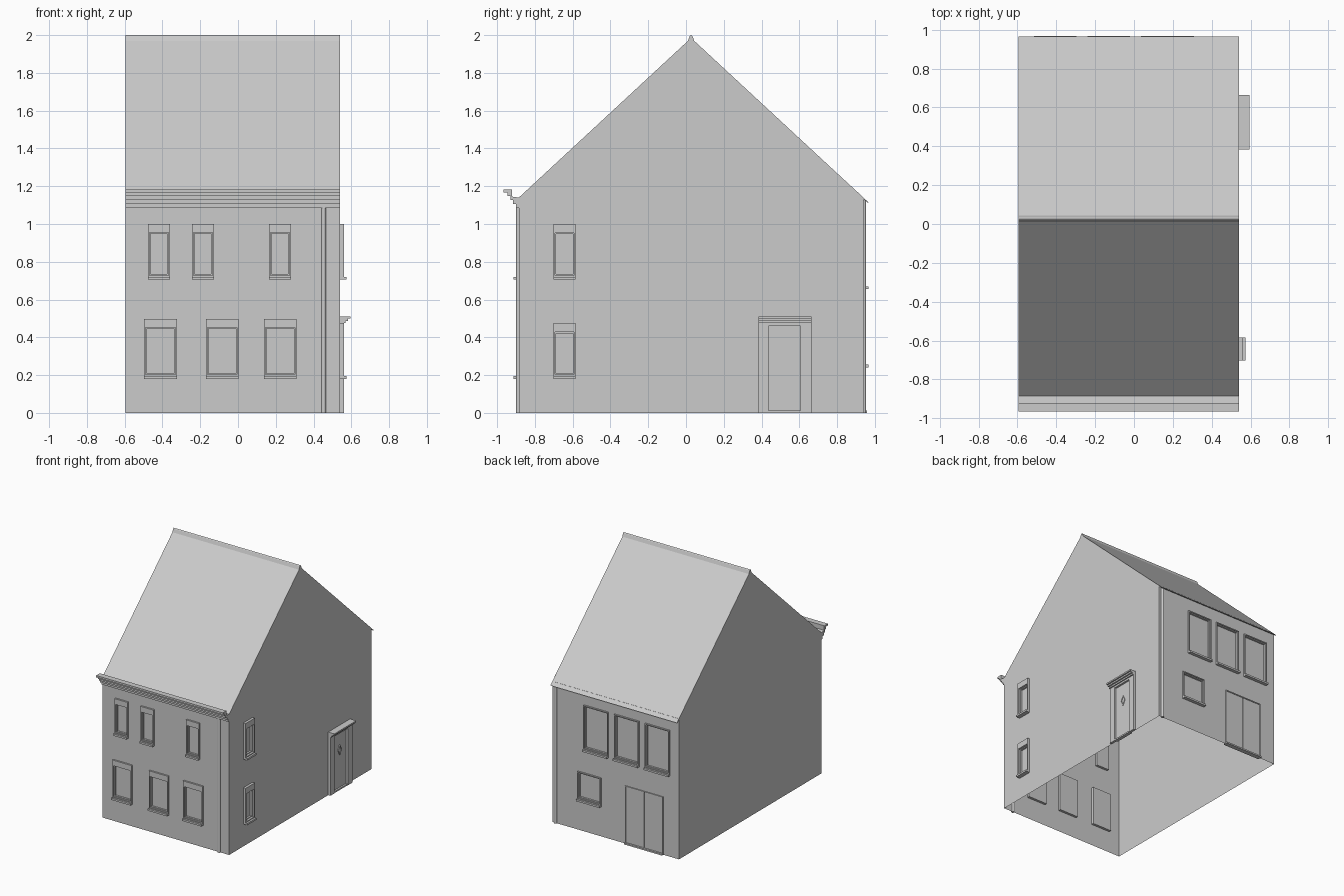
import bpy, bmesh, math
from mathutils import Vector

old = bpy.data.objects.get("Cube")
if old:
    bpy.data.objects.remove(old)

stone = bpy.data.materials.new("plain grey")
stone.use_nodes = True
GREY = (0.6, 0.6, 0.6, 1)
stone.diffuse_color = GREY
stone.node_tree.nodes["Principled BSDF"].inputs["Base Color"].default_value = GREY

LEFT, RIGHT, FRONT, BACK = -0.595, 0.54, -0.885, 0.94
RIDGE, EAVE = 0.027, 1.14

# Each wall maps along, up and outward distances to a point
WALLS = {
    "front": lambda u, v, d: Vector((u, FRONT - d, v)),
    "back": lambda u, v, d: Vector((u, BACK + d, v)),
    "side": lambda u, v, d: Vector((RIGHT + d, u, v)),
    "blank": lambda u, v, d: Vector((LEFT - d, u, v)),
}


def finish(name, bm, smooth=False):
    bmesh.ops.recalc_face_normals(bm, faces=bm.faces)
    mesh = bpy.data.meshes.new(name)
    bm.to_mesh(mesh)
    bm.free()
    mesh.materials.append(stone)
    for p in mesh.polygons:
        p.use_smooth = smooth
    obj = bpy.data.objects.new(name, mesh)
    bpy.context.collection.objects.link(obj)
    return obj


def box(bm, wall, u0, u1, v0, v1, d0, d1):
    p = [bm.verts.new(WALLS[wall](u, v, d))
         for d in (d0, d1) for u, v in ((u0, v0), (u1, v0), (u1, v1), (u0, v1))]
    bm.faces.new(p[:4])
    bm.faces.new(p[4:])
    for i in range(4):
        j = (i + 1) % 4
        bm.faces.new((p[i], p[j], p[j + 4], p[i + 4]))


def ring(bm, wall, u0, u1, v0, v1, w, d0, d1):
    box(bm, wall, u0, u0 + w, v0, v1, d0, d1)
    box(bm, wall, u1 - w, u1, v0, v1, d0, d1)
    box(bm, wall, u0 + w, u1 - w, v0, v0 + w, d0, d1)
    box(bm, wall, u0 + w, u1 - w, v1 - w, v1, d0, d1)


def extrude_x(name, profile):
    bm = bmesh.new()
    a, b = [[bm.verts.new((x, y, z)) for y, z in profile] for x in (LEFT, RIGHT)]
    bm.faces.new(a)
    bm.faces.new(b)
    for i in range(len(a)):
        j = (i + 1) % len(a)
        bm.faces.new((a[i], a[j], b[j], b[i]))
    return finish(name, bm)


def wall_sheet(name, wall, u0, u1, holes, gable=False):
    # Grid of wall cells, leaving out those inside an opening
    bm = bmesh.new()
    us = sorted({u0, u1} | {h[i] for h in holes for i in (0, 1)})
    vs = sorted({0, EAVE} | {h[i] for h in holes for i in (2, 3)})
    for a, b in zip(us, us[1:]):
        for c, d in zip(vs, vs[1:]):
            mu, mv = (a + b) / 2, (c + d) / 2
            if any(h[0] < mu < h[1] and h[2] < mv < h[3] for h in holes):
                continue
            bm.faces.new([bm.verts.new(WALLS[wall](*q, 0))
                          for q in ((a, c), (b, c), (b, d), (a, d))])
    if gable:
        bm.faces.new([bm.verts.new(WALLS[wall](*q, 0))
                      for q in ((u0, EAVE), (u1, EAVE), (RIDGE, 1.98))])
    bmesh.ops.remove_doubles(bm, verts=bm.verts, dist=0.0001)
    bmesh.ops.dissolve_limit(bm, angle_limit=0.01, verts=bm.verts, edges=bm.edges)
    obj = finish(name, bm)
    # Face the sheet outward
    out = WALLS[wall](0, 0, 1) - WALLS[wall](0, 0, 0)
    if obj.data.polygons[0].normal.dot(out) < 0:
        obj.data.flip_normals()


def window(name, wall, u0, u1, v0, v1, lintel, depth):
    bm = bmesh.new()
    top = v1 - lintel
    if lintel:
        box(bm, wall, u0, u1, top, v1, -0.02, depth)
    box(bm, wall, u0, u1, v0, v0 + 0.015, -0.02, depth + 0.015)
    ring(bm, wall, u0, u1, v0 + 0.015, top, 0.008, -0.02, depth)
    ring(bm, wall, u0 + 0.008, u1 - 0.008, v0 + 0.023, top - 0.008, 0.006, -0.02, 0.003)
    box(bm, wall, u0 + 0.014, u1 - 0.014, v0 + 0.029, top - 0.014, -0.02, -0.012)
    finish(name, bm)


# Window openings: along start, along end, bottom, top
front = [(u, u + 0.116, 0.705, 1.0) for u in (-0.477, -0.244, 0.164)]
front += [(u, u + 0.173, 0.18, 0.498) for u in (-0.497, -0.17, 0.137)]
side = [(-0.702, -0.585, 0.705, 1.0), (-0.702, -0.585, 0.18, 0.475)]
back = [(u, u + 0.22, 0.655, 1.025) for u in (-0.515, -0.24, 0.035)]
back.append((0.1, 0.31, 0.24, 0.475))
side_door = (0.437, 0.606, 0.0, 0.46)
back_door = (-0.455, -0.115, 0.0, 0.47)

# Walls, open underneath
wall_sheet("front_wall", "front", LEFT, RIGHT, front)
wall_sheet("back_wall", "back", LEFT, RIGHT, back + [back_door])
wall_sheet("left_wall", "side", FRONT, BACK, side + [side_door], True)
wall_sheet("right_wall", "blank", FRONT, BACK, [], True)

# Windows
for wall, holes, lintel, depth in (("front", front, 0.037, 0.014),
                                   ("side", side, 0.04, 0.02),
                                   ("back", back, 0, 0.012)):
    for i, h in enumerate(holes):
        window(f"{wall}_window_{i + 1}", wall, *h, lintel, depth)

# Side door with surround, stepped canopy and diamond light
u0, u1, v0, v1 = side_door
bm = bmesh.new()
box(bm, "side", 0.384, u0, 0, 0.475, 0, 0.02)
box(bm, "side", u1, 0.664, 0, 0.475, 0, 0.02)
box(bm, "side", u0, u1, v1, 0.475, -0.01, 0.02)
for i, d in enumerate((0.03, 0.043, 0.055)):
    box(bm, "side", 0.384, 0.664, 0.475 + i * 0.012, 0.487 + i * 0.012, 0, d)
finish("side_door_surround", bm)
bm = bmesh.new()
box(bm, "side", u0, u1, 0.012, v1, -0.01, 0.004)
box(bm, "side", u0, u1, 0, 0.012, -0.01, 0.018)
finish("side_door", bm)
bm = bmesh.new()
rims = [[bm.verts.new(WALLS["side"](0.522 + s * 0.023 * a, 0.317 + s * 0.043 * b, d))
         for a, b in ((1, 0), (0, 1), (-1, 0), (0, -1))]
        for s, d in ((1, 0.004), (1, 0.01), (0.75, 0.01), (0.75, 0.005))]
for r, q in zip(rims, rims[1:]):
    for i in range(4):
        j = (i + 1) % 4
        bm.faces.new((r[i], r[j], q[j], q[i]))
bm.faces.new(rims[-1])
finish("door_diamond", bm)

# Double back door with threshold
u0, u1, v0, v1 = back_door
mid = (u0 + u1) / 2
bm = bmesh.new()
ring(bm, "back", u0, u1, v0, v1, 0.008, -0.02, 0.008)
for a, b in ((u0 + 0.008, mid - 0.002), (mid + 0.002, u1 - 0.008)):
    box(bm, "back", a, b, 0.008, v1 - 0.008, -0.015, 0.003)
box(bm, "back", u0, u1, 0, 0.012, 0, 0.018)
finish("back_double_door", bm)

# Roof planes with a slight rear overhang and ridge cap
extrude_x("roof", [(FRONT, EAVE), (RIDGE, 1.985), (0.966, 1.115),
                   (0.958, 1.115), (RIDGE, 1.978), (FRONT, EAVE - 0.008)])
extrude_x("ridge_cap", [(0.01, 1.969), (0.02, 1.995), (RIDGE, 2.0),
                        (0.034, 1.995), (0.044, 1.969)])

# Stepped front cornice with gutter lip
steps = [(0.0, 1.085), (0.015, 1.085), (0.015, 1.107), (0.03, 1.107), (0.03, 1.127),
         (0.045, 1.127), (0.045, 1.147), (0.06, 1.147), (0.06, 1.167), (0.081, 1.167),
         (0.081, 1.182), (0.035, 1.182), (0.035, 1.145), (0.0, EAVE)]
extrude_x("front_cornice", [(FRONT - d, z) for d, z in steps])


# Round downpipes
def pipe(name, x, y, height):
    bm = bmesh.new()
    bmesh.ops.create_cone(bm, cap_ends=True, segments=16, radius1=0.012,
                          radius2=0.012, depth=height)
    bmesh.ops.translate(bm, verts=bm.verts, vec=(x, y, height / 2))
    obj = finish(name, bm)
    bpy.context.view_layer.objects.active = obj
    bpy.ops.object.select_all(action="DESELECT")
    obj.select_set(True)
    bpy.ops.object.shade_smooth_by_angle(angle=math.radians(40))


pipe("front_downpipe", 0.453, FRONT - 0.002, 1.085)
pipe("back_downpipe", 0.508, BACK + 0.002, 1.125)
